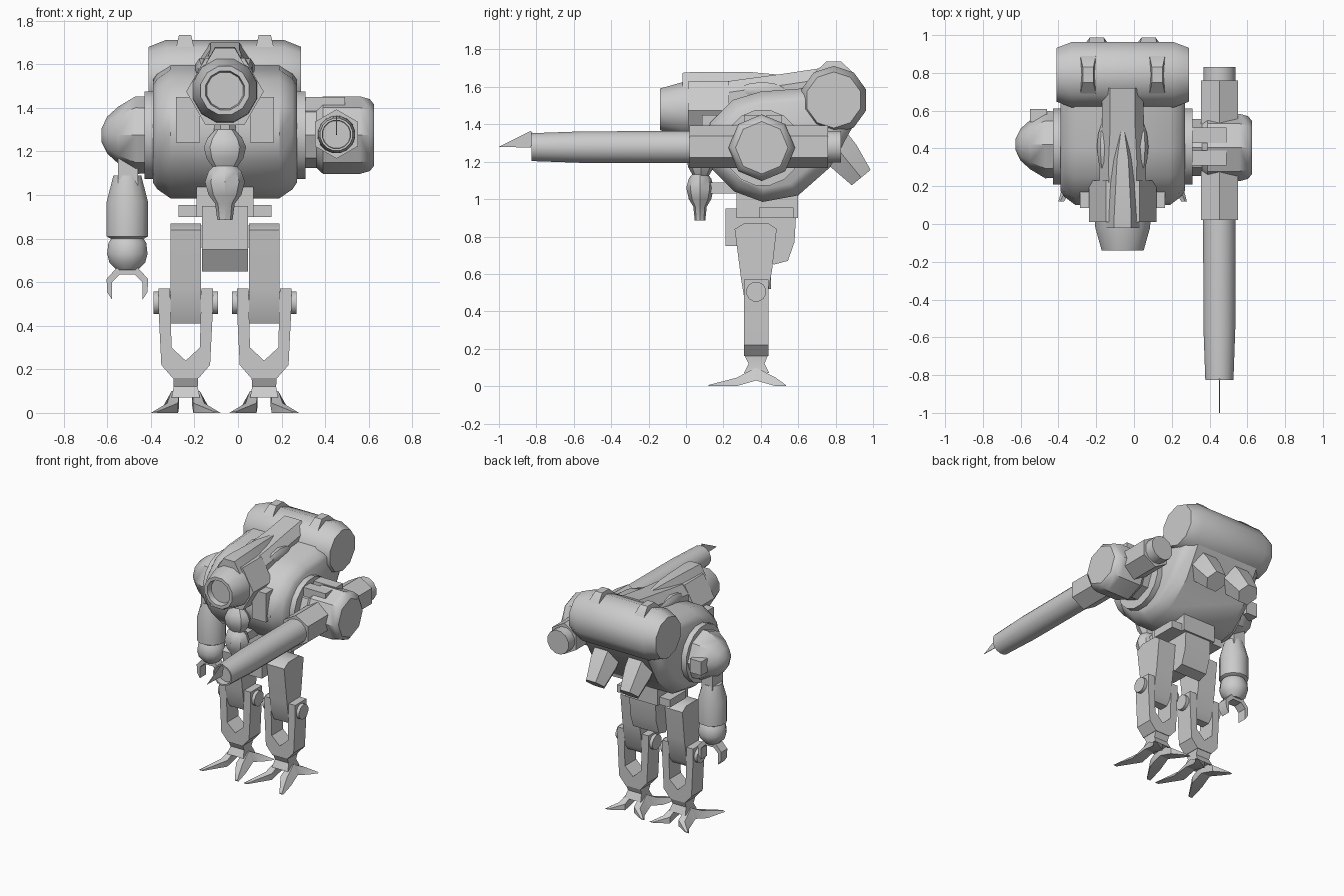
import bpy, bmesh, math
from mathutils import Vector

CX = -0.06  # centre line of body and legs


def loft(name, rings):
    """Skin a list of equal-length point rings and cap both ends."""
    bm = bmesh.new()
    vs = [[bm.verts.new(p) for p in r] for r in rings]
    n = len(vs[0])
    for a, b in zip(vs, vs[1:]):
        for i in range(n):
            bm.faces.new((a[i], a[(i + 1) % n], b[(i + 1) % n], b[i]))
    bm.faces.new(vs[0][::-1])
    bm.faces.new(vs[-1])
    bmesh.ops.recalc_face_normals(bm, faces=bm.faces)
    me = bpy.data.meshes.new(name)
    bm.to_mesh(me)
    bm.free()
    ob = bpy.data.objects.new(name, me)
    bpy.context.collection.objects.link(ob)
    return ob


def place(axis, t, u, v):
    return {'X': (t, u, v), 'Y': (u, t, v), 'Z': (u, v, t)}[axis]


def turned(name, axis, c, sections, sides=8, phase=0.0, squash=1.0):
    """Round part: sections are (position along axis, radius), c the other two coordinates."""
    ang = [phase + 2 * math.pi * i / sides for i in range(sides)]
    return loft(name, [[place(axis, t, c[0] + r * math.cos(a), c[1] + r * squash * math.sin(a))
                        for a in ang] for t, r in sections])


def prism(name, axis, pts, a, b):
    return loft(name, [[place(axis, t, u, v) for u, v in pts] for t in (a, b)])


def box(name, x0, x1, y0, y1, z0, z1):
    return prism(name, 'Z', [(x0, y0), (x1, y0), (x1, y1), (x0, y1)], z0, z1)


P8, P12 = math.pi / 8, math.pi / 12

# torso: side profile, shrunk at both ends
prof = [(.10, 1.28), (.13, 1.41), (.25, 1.53), (.40, 1.575), (.60, 1.59), (.78, 1.62),
        (.91, 1.42), (.77, 1.17), (.60, 1.02), (.41, .985), (.26, 1.04), (.14, 1.16)]
loft("torso", [[(CX + x, .42 + (y - .42) * s, 1.28 + (z - 1.28) * s) for y, z in prof]
               for x, s in ((-.33, .76), (-.31, .86), (-.25, 1), (.25, 1), (.31, .86), (.33, .76))])
for s in (-1, 1):
    turned("shoulder_ring", 'X', (.41, 1.275),
           [(CX + s * .30, .205), (CX + s * .37, .205)], 16, P8 / 2)
    x = CX + s * .17
    box("chest_panel", x - .055, x + .055, .085, .3, 1.24, 1.45)

# rear drum with straps and thrusters
turned("rear_drum", 'X', (.79, 1.53),
       [(CX - .35, .15), (CX - .27, .182), (CX + .27, .182), (CX + .35, .15)], 10, math.pi / 10)
for s in (-1, 1):
    x = CX + s * .183
    loft("drum_strap", [[(x - w, y0, z), (x + w, y0, z), (x + w, y1, z), (x - w, y1, z)]
                        for z, w, y0, y1 in ((1.58, .043, .67, .93), (1.67, .043, .68, .90),
                                             (1.735, .028, .75, .83))])
    th = turned("thruster", 'Z', (0, 0), [(-.12, .11), (.05, .105), (.20, .075)], 6)
    th.location = (CX + s * .137, .81, 1.27)
    th.rotation_euler = Vector((0, .63, -.77)).to_track_quat('Z', 'Y').to_euler()

# head: hexagonal hood, nozzle, roof ridge, neck
turned("head_hood", 'Y', (CX, 1.475), [(.01, .178), (.23, .178)], 6)
turned("head_nozzle", 'Y', (CX, 1.48),
       [(.05, .155), (-.02, .15), (-.14, .115), (-.14, .092), (-.10, .086)], 12, P12)
loft("roof_ridge", [[(CX - b, y, 1.58), (CX - w, y, z), (CX + w, y, z), (CX + b, y, 1.58)]
                    for y, z, w, b in ((-.02, 1.675, .045, .10), (.04, 1.68, .045, .10),
                                       (.34, 1.68, .03, .08), (.5, 1.665, .008, .06))])
loft("neck", [[(CX - w, y, 1.38), (CX - w, y, z - .06), (CX - w * .6, y, z),
               (CX + w * .6, y, z), (CX + w, y, z - .06), (CX + w, y, 1.38)]
              for y, z, w in ((.15, 1.62, .12), (.33, 1.645, .125), (.52, 1.67, .11), (.72, 1.70, .11))])
for s in (-1, 1):
    turned("neck_bulge", 'Y', (CX + s * .105, 1.58),
           [(.28, .008), (.33, .026), (.41, .034), (.48, .026), (.53, .008)], 8, P8, 1.5)

# hanging trunk under the head
turned("trunk_neck", 'Z', (CX, .10), [(1.24, .05), (1.33, .055), (1.40, .065)], 8, P8)
turned("trunk_upper", 'Z', (CX, .08),
       [(1.12, .05), (1.17, .085), (1.22, .097), (1.26, .08), (1.30, .045)], 8, 0, .8)
turned("trunk_lower", 'Z', (CX, .075),
       [(.885, .035), (.96, .045), (1.0, .075), (1.06, .092), (1.11, .075), (1.14, .045)], 8, 0, .8)
box("trunk_strut", CX - .035, CX + .035, .1, .3, 1.03, 1.09)

# claw arm
turned("dome_shoulder", 'X', (.42, 1.275),
       [(-.39, .175), (-.47, .178), (-.55, .13), (-.60, .085), (-.627, .03)], 8, 0)
box("dome_block", -.55, -.46, .54, .61, 1.22, 1.32)
box("upper_arm", -.55, -.46, .36, .48, .98, 1.2)
turned("forearm", 'Z', (-.508, .42), [(.80, .08), (.81, .098), (.97, .098), (1.09, .066)], 12, P12)
turned("wrist", 'Z', (-.508, .42),
       [(.655, .05), (.69, .085), (.73, .096), (.78, .09), (.81, .07)], 12, P12)
for s in (-1, 1):
    prism("claw", 'Y', [(-.508 + s * x, z) for x, z in
                        ((0, .67), (.045, .67), (.095, .615), (.093, .555), (.07, .52),
                         (.07, .60), (.035, .635), (0, .635))], .385, .455)

# cannon arm: hub, rails, sleeve, barrel, blade
turned("cannon_hub", 'X', (.405, 1.275),
       [(.28, .15), (.36, .15), (.39, .178), (.56, .178), (.605, .165), (.625, .14)], 8, 0)
for y in (.31, .43):
    box("hub_rail", .29, .49, y, y + .08, 1.38, 1.45)
turned("cannon_sleeve", 'Y', (.452, 1.28), [(.02, .113), (.76, .113)], 6, math.pi / 6)
turned("cannon_breech", 'Y', (.452, 1.28), [(.70, .087), (.83, .087)], 12, P12)
turned("cannon_barrel", 'Y', (.452, 1.278),
       [(.10, .088), (-.55, .086), (-.825, .076), (-.825, .066), (-.78, .064)], 16, P8 / 2)
prism("muzzle_blade", 'X', [(-1.0, 1.28), (-.83, 1.365), (-.81, 1.345), (-.83, 1.275)], .45, .454)

# waist and pelvis
box("waist", CX - .13, CX + .13, .27, .6, .90, 1.06)
prism("pelvis", 'X', [(.21, .95), (.59, .95), (.58, .77), (.545, .67), (.47, .65), (.41, .75),
                      (.21, .75)], CX - .105, CX + .105)
box("hip_plate", CX - .213, CX + .213, .39, .575, .90, .955)

# legs
for s in (-1, 1):
    x = CX + s * .18
    prism("thigh", 'X', [(.26, .84), (.31, .87), (.44, .87), (.485, .84), (.46, .62), (.43, .45),
                         (.40, .41), (.34, .41), (.31, .48), (.295, .57)], x - .07, x + .07)
    box("hip_pin", min(x, CX + s * .05), max(x, CX + s * .05), .32, .43, .76, .86)
    for m in (-1, 1):  # forked shin, one half at a time
        prism("shin_fork", 'Y', [(x + m * u, z) for u, z in
                                 ((0, .16), (.06, .16), (.112, .22), (.125, .48), (.125, .57),
                                  (.072, .57), (.065, .30), (0, .24))], .31, .44)
    turned("knee_pin", 'X', (.375, .505), [(x - .148, .054), (x + .148, .054)], 12, P12)
    # foot: flared ankle and four spread toes
    loft("ankle", [[(x - w, y0, z), (x + w, y0, z), (x + w, y1, z), (x - w, y1, z)]
                   for z, w, y0, y1 in ((.17, .058, .31, .44), (.12, .055, .335, .42),
                                        (.07, .065, .31, .445))])
    for m in (-1, 1):
        for ty, ky, near in ((.12, .27, .33), (.535, .48, .42)):
            loft("toe", [[(x + m * .03, .375, .03), (x + m * .03, .375, .10),
                          (x + m * .065, .375, .10), (x + m * .10, .375, .03)],
                         [(x + m * .035, ky, .0), (x + m * .035, ky, .045),
                          (x + m * .085, ky, .045), (x + m * .12, ky, .0)],
                         [(x + m * .13, ty, 0), (x + m * .13, ty, .006),
                          (x + m * .15, ty, .006), (x + m * .16, ty, 0)]])

# smooth the rounded parts, keep hard edges
for ob in bpy.context.collection.objects:
    ob.select_set(True)
    bpy.context.view_layer.objects.active = ob
bpy.ops.object.shade_smooth_by_angle(angle=math.radians(35))
